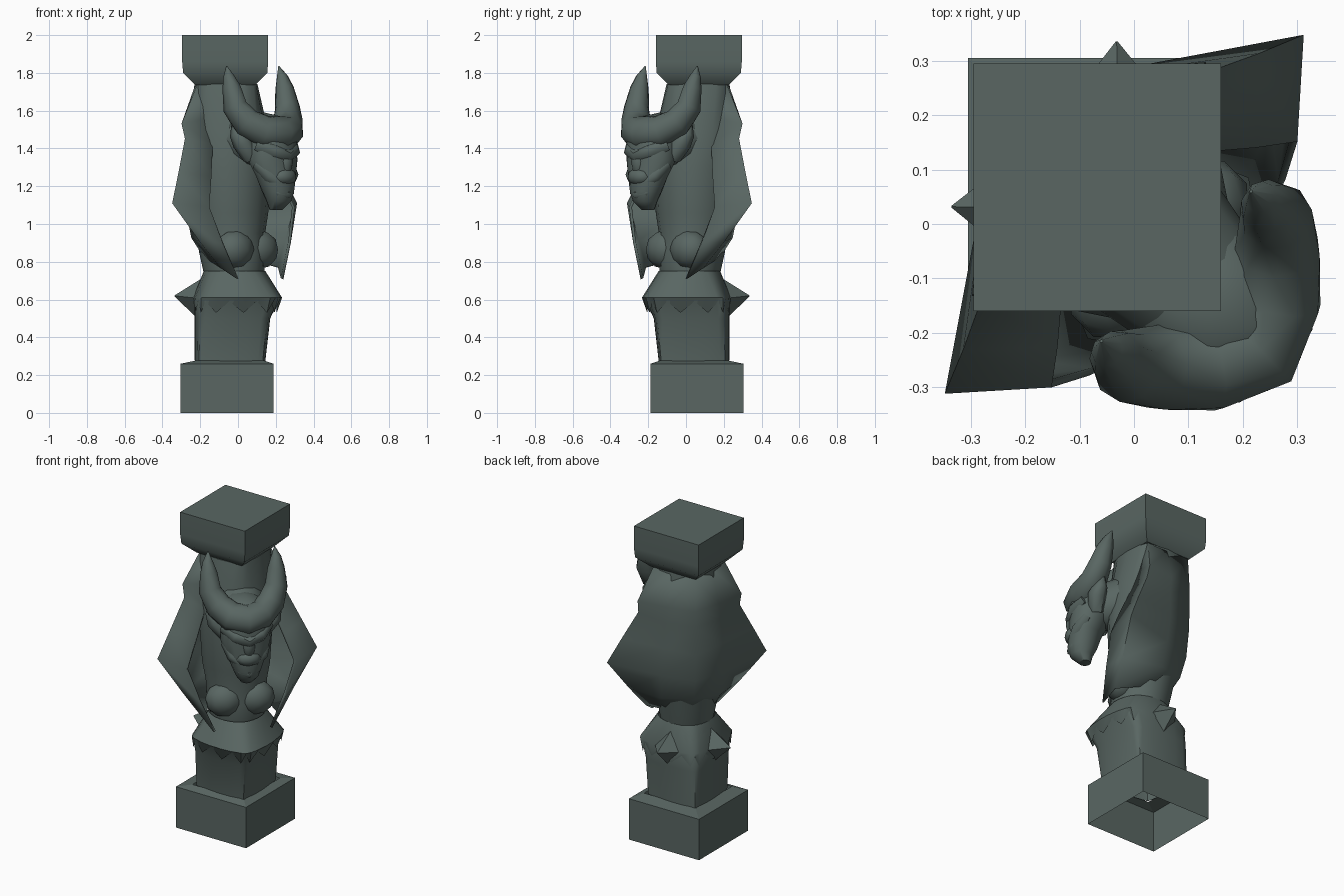
import bpy, bmesh, math
from mathutils import Vector, Matrix

if "Cube" in bpy.data.objects:
    bpy.data.objects.remove(bpy.data.objects["Cube"])

# The statue faces a corner: build facing local -Y, symmetric in X, then turn 45 degrees
TURN = Matrix.Rotation(math.radians(45), 4, 'Z')
stone = bpy.data.materials.new("dark green grey stone")
stone.diffuse_color = (0.10, 0.134, 0.124, 1)
stone.use_nodes = True
stone.node_tree.nodes["Principled BSDF"].inputs["Base Color"].default_value = stone.diffuse_color


def finish(name, verts, faces, mirror=False, angle=50, thick=0):
    me = bpy.data.meshes.new(name)
    me.from_pydata(verts, [], faces)
    bm = bmesh.new()
    bm.from_mesh(me)
    bmesh.ops.recalc_face_normals(bm, faces=bm.faces)
    bm.to_mesh(me)
    bm.free()
    me.materials.append(stone)
    ob = bpy.data.objects.new(name, me)
    bpy.context.collection.objects.link(ob)
    ob.matrix_world = TURN
    bpy.context.view_layer.objects.active = ob
    for o in bpy.context.selected_objects:
        o.select_set(False)
    ob.select_set(True)
    bpy.ops.object.shade_smooth_by_angle(angle=math.radians(angle))
    if mirror:
        m = ob.modifiers.new("mirror", 'MIRROR')
        m.use_clip = True
    if thick:
        s = ob.modifiers.new("thickness", 'SOLIDIFY')
        s.thickness = thick
        s.offset = 0
    return ob


def skin(rings, n, bottom=True, top=True):
    verts = [v for r in rings for v in r]
    faces = [(k * n + i, k * n + (i + 1) % n, (k + 1) * n + (i + 1) % n, (k + 1) * n + i)
             for k in range(len(rings) - 1) for i in range(n)]
    if bottom:
        faces.append(tuple(range(n))[::-1])
    if top:
        faces.append(tuple(range((len(rings) - 1) * n, len(rings) * n)))
    return verts, faces


def loft(name, sections, n=16, bottom=True, top=True, zig=0, angle=50):
    """sections: z, centre y, half width, half depth, exponent (1 = diamond, 2 = round)"""
    rings = []
    for k, (z, cy, a, b, p) in enumerate(sections):
        ring = []
        for i in range(n):
            c, s = math.cos(2 * math.pi * i / n), math.sin(2 * math.pi * i / n)
            f = lambda v: math.copysign(abs(v) ** (2 / p), v)
            dz = zig * (1 if i % 2 else -1) if k == 0 else 0
            ring.append((a * f(c), cy + b * f(s), z + dz))
        rings.append(ring)
    return finish(name, *skin(rings, n, bottom, top), angle=angle)


def tube(name, pts, n=8, mirror=True):
    """pts: x, y, z, radius along a path; a mirrored path starting at x = 0 starts square to the middle"""
    P = [Vector(p[:3]) for p in pts]
    joined = mirror and P[0].x == 0
    rings = []
    for k, p in enumerate(P):
        t = (P[min(k + 1, len(P) - 1)] - P[max(k - 1, 0)]).normalized()
        if k == 0 and joined:
            t = Vector((1, 0, 0))
        u = t.cross(Vector((0.3, 1, 0.1))).normalized()
        w = t.cross(u)
        rings.append([p + pts[k][3] * (u * math.cos(2 * math.pi * i / n) + w * math.sin(2 * math.pi * i / n))
                      for i in range(n)])
    return finish(name, *skin(rings, n, bottom=not joined), mirror=mirror, angle=60)


def blob(name, loc, size, mirror=False):
    bm = bmesh.new()
    bmesh.ops.create_icosphere(bm, subdivisions=2, radius=1,
                               matrix=Matrix.Translation(loc) @ Matrix.Diagonal((*size, 1)))
    v = [x.co.copy() for x in bm.verts]
    f = [[y.index for y in x.verts] for x in bm.faces]
    bm.free()
    return finish(name, v, f, mirror=mirror)


# Square plinth, open underneath, and capital
loft("plinth", [(0, .083, .349, .349, 1), (.26, .083, .349, .349, 1), (.277, .06, .255, .255, 1)],
     n=4, bottom=False, top=False, angle=5)
loft("capital", [(1.735, .095, .225, .225, 1), (1.80, .096, .315, .315, 1),
                 (1.86, .096, .322, .322, 1), (2, .096, .322, .322, 1)], n=4, angle=42)

# Pedestal with jagged collar
loft("pedestal", [(.27, .06, .232, .245, 1.17), (.5, .042, .243, .257, 1.22), (.61, .012, .262, .277, 1.35),
                  (.74, .03, .17, .18, 1.7)], n=24, bottom=False, top=False)
loft("collar", [(.56, .022, .257, .275, 1.3), (.61, .005, .27, .287, 1.36), (.75, .025, .165, .175, 1.8)],
     n=28, bottom=False, top=False, zig=.03)
# Thorn at the middle of each rear pedestal side
tube("collar_thorn", [(.12, .163, .605, .11), (.215, .26, .62, .002)], n=4)

# Torso and knees
loft("torso", [(.68, .03, .15, .15, 2), (.74, .03, .155, .165, 2), (.85, .04, .175, .18, 2),
               (.95, .055, .18, .185, 2), (1.06, .06, .2, .205, 2), (1.3, .06, .215, .215, 2),
               (1.5, .075, .22, .22, 1.8), (1.74, .09, .205, .205, 1.25)])
blob("knee", (.09, -.065, .865), (.115, .095, .105), True)

# Folded wings wrapping the back like a cloak: rows from the back middle to the front edge
rows = [
    [(0, .305, 1.735), (.11, .2, 1.735), (.2, .10, 1.735), (.15, .07, 1.735)],
    [(0, .315, 1.53), (.15, .225, 1.53), (.297, .118, 1.53), (.17, .03, 1.56)],
    [(0, .315, 1.43), (.16, .22, 1.43), (.29, .10, 1.45), (.19, .0, 1.42)],
    [(0, .31, 1.25), (.17, .22, 1.27), (.38, .058, 1.27), (.255, -.055, 1.25)],
    [(0, .295, 1.08), (.18, .205, 1.09), (.46, .025, 1.11), (.315, -.10, 1.09)],
    [(0, .26, .95), (.17, .17, .93), (.32, -.04, .91), (.25, -.135, .90)],
    [(0, .19, .85), (.13, .12, .83), (.215, -.09, .77), (.165, -.165, .71)],
]
wv = [v for r in rows for v in r]
wf = [(k * 4 + i, k * 4 + i + 1, k * 4 + i + 5, k * 4 + i + 4) for k in range(6) for i in range(3)]
finish("wing_cloak", wv, wf, mirror=True, angle=60, thick=.015)

# Neck and head
tube("neck", [(0, .08, 1.46, .18), (0, -.08, 1.45, .155), (0, -.24, 1.43, .125)], n=12, mirror=False)
blob("crown", (0, -.2, 1.46), (.15, .18, .13))
loft("head", [(1.075, -.285, .035, .035, 2), (1.12, -.305, .065, .065, 2), (1.17, -.30, .085, .085, 2),
              (1.25, -.285, .118, .095, 2), (1.34, -.26, .15, .115, 2), (1.45, -.25, .14, .13, 2),
              (1.54, -.24, .10, .10, 2)], n=14)
blob("snout", (0, -.345, 1.25), (.075, .057, .05))
blob("nose_bridge", (0, -.34, 1.33), (.045, .055, .09))
tube("brow", [(.0, -.365, 1.36, .035), (.07, -.34, 1.385, .04), (.13, -.27, 1.42, .035)], n=6)
tube("cheek", [(.03, -.345, 1.22, .035), (.085, -.315, 1.255, .038), (.12, -.26, 1.32, .03)], n=6)
tube("lower_lip", [(0, -.365, 1.155, .025), (.045, -.345, 1.165, .022), (.08, -.29, 1.20, .012)], n=6)
tube("ear", [(.11, -.21, 1.35, .045), (.165, -.2, 1.43, .055), (.185, -.175, 1.48, .04),
             (.2, -.155, 1.535, .003)], n=6)

# Curved horns joined across the forehead
tube("horn", [(0, -.32, 1.48, .09), (.085, -.283, 1.49, .088), (.155, -.22, 1.535, .08),
              (.195, -.175, 1.62, .067), (.197, -.15, 1.72, .05), (.2, -.13, 1.78, .03),
              (.195, -.11, 1.835, .003)], n=9)
